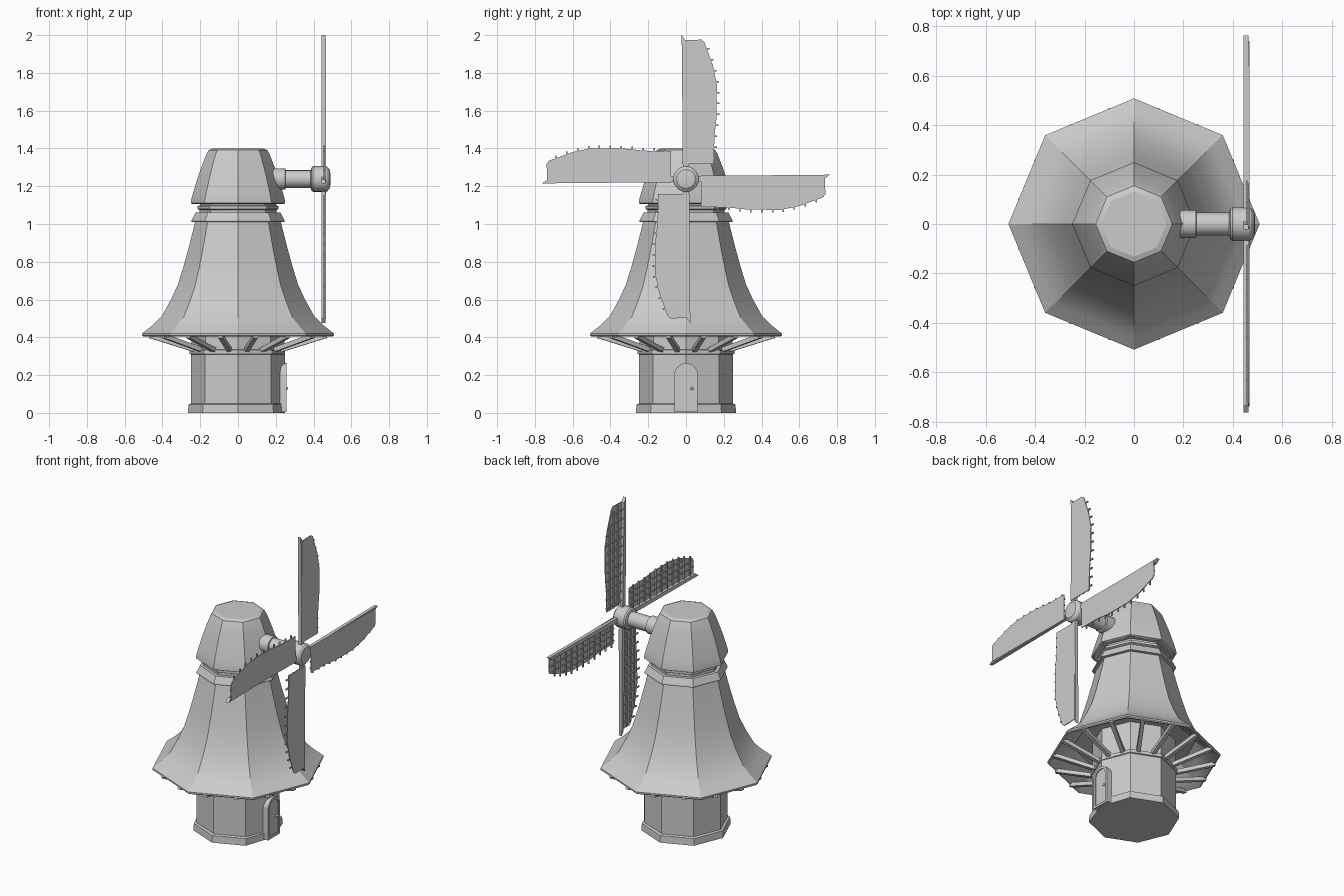
import bpy, bmesh, math
from mathutils import Vector, Matrix

if "Cube" in bpy.data.objects:
    bpy.data.objects.remove(bpy.data.objects["Cube"])

HUB_Z = 1.238


def finish(name, bm, angle=22):
    bmesh.ops.recalc_face_normals(bm, faces=bm.faces[:])
    me = bpy.data.meshes.new(name)
    bm.to_mesh(me)
    bm.free()
    ob = bpy.data.objects.new(name, me)
    bpy.context.collection.objects.link(ob)
    bpy.ops.object.select_all(action='DESELECT')
    ob.select_set(True)
    bpy.context.view_layer.objects.active = ob
    bpy.ops.object.shade_smooth_by_angle(angle=math.radians(angle))
    return ob


def lathe(name, profile, n=8, matrix=None, clamp_x=None):
    """Capped solid of revolution from (radius, height) points."""
    bm = bmesh.new()
    rings = []
    for r, z in profile:
        rings.append([bm.verts.new((r * math.cos(2 * math.pi * i / n),
                                    r * math.sin(2 * math.pi * i / n), z)) for i in range(n)])
    for a, b in zip(rings, rings[1:]):
        for i in range(n):
            j = (i + 1) % n
            bm.faces.new((a[i], a[j], b[j], b[i]))
    bm.faces.new(rings[0][::-1])
    bm.faces.new(rings[-1])
    if clamp_x is not None:
        for v in bm.verts:
            v.co.x = min(v.co.x, clamp_x)
    if matrix:
        bm.transform(matrix)
    return finish(name, bm)


def bar(bm, a, b, w, h):
    """Rectangular bar between two points."""
    a, b = Vector(a), Vector(b)
    d = b - a
    rot = d.to_track_quat('X', 'Z').to_matrix().to_4x4()
    m = Matrix.Translation((a + b) / 2) @ rot @ Matrix.Diagonal((d.length, w, h, 1))
    bmesh.ops.create_cube(bm, size=1, matrix=m)


def extrude_yz(bm, pts, x0, x1):
    """Prism along x from a (y, z) outline."""
    back = [bm.verts.new((x0, y, z)) for y, z in pts]
    front = [bm.verts.new((x1, y, z)) for y, z in pts]
    bm.faces.new(back[::-1])
    bm.faces.new(front)
    for i in range(len(pts)):
        j = (i + 1) % len(pts)
        bm.faces.new((back[i], back[j], front[j], front[i]))


# Tower base
lathe("tower_base", [(.265, 0), (.262, .045), (.248, .05), (.248, .31), (.256, .313),
                     (.256, .333), (.245, .335), (.245, .53)], clamp_x=.25)

# Flared body with hollow underside
lathe("flared_body", [(.2, .53), (.36, .51), (.47, .418), (.5, .404), (.508, .41), (.508, .42),
                      (.455, .462), (.405, .51), (.355, .60), (.318, .68), (.29, .77),
                      (.265, .86), (.242, .95), (.226, 1.015)])

# Collar and rings under the cap
lathe("collar", [(.22, 1.01), (.246, 1.012), (.246, 1.02), (.226, 1.06), (.205, 1.06),
                 (.205, 1.075), (.215, 1.08), (.215, 1.095), (.2, 1.1), (.2, 1.12)])

# Cap
lathe("cap", [(.2, 1.112), (.24, 1.105), (.25, 1.11), (.25, 1.12), (.238, 1.165), (.212, 1.25),
              (.187, 1.32), (.167, 1.37), (.155, 1.391), (.132, 1.4)])

# Struts under the skirt
bm = bmesh.new()
for i in range(16):
    t = math.radians(11.25 + 22.5 * i)
    c, s = math.cos(t), math.sin(t)
    bar(bm, (.22 * c, .22 * s, .33), (.475 * c, .475 * s, .408), .024, .024)
finish("skirt_struts", bm)


# Arched door with frame and knob
def arch(w, z0, top, n=12):
    return [(-w, z0), (w, z0)] + [(w * math.cos(math.pi * i / n), top - w + w * math.sin(math.pi * i / n))
                                  for i in range(n + 1)]


bm = bmesh.new()
outer, inner = arch(.062, .005, .263), arch(.046, .02, .247)
rings = [[bm.verts.new((x, y, z)) for y, z in pts] for pts, x in
         ((outer, .20), (outer, .258), (inner, .258), (inner, .252))]
for a, b in zip(rings, rings[1:]):
    for i in range(len(a)):
        j = (i + 1) % len(a)
        bm.faces.new((a[i], a[j], b[j], b[i]))
bm.faces.new(rings[0])
bm.faces.new(rings[-1])
finish("door", bm)
bm = bmesh.new()
bmesh.ops.create_uvsphere(bm, u_segments=10, v_segments=6, radius=.008,
                          matrix=Matrix.Translation((.257, .031, .13)))
finish("door_knob", bm, 60)

# Shaft and hub along x
along_x = Matrix.Translation((0, 0, HUB_Z)) @ Matrix.Rotation(math.pi / 2, 4, 'Y')
lathe("shaft", [(.056, .13), (.056, .25), (.047, .252), (.047, .42)], 20, along_x)
lathe("hub", [(.047, .385), (.062, .39), (.068, .398), (.068, .465), (.064, .474),
              (.058, .478), (.05, .486), (.03, .489)], 20, along_x)

# Sails: cloth, spar and lattice
EDGE = [(.08, .148), (.22, .15), (.33, .162), (.5, .163), (.6, .143), (.69, .11), (.725, .098), (.738, .08)]


def edge_at(u):
    for (u0, v0), (u1, v1) in zip(EDGE, EDGE[1:]):
        if u0 <= u <= u1:
            return v0 + (v1 - v0) * (u - u0) / (u1 - u0)
    return EDGE[-1][1]


for k in range(4):
    bm = bmesh.new()
    extrude_yz(bm, [(-.02, .08)] + [(v, u) for u, v in EDGE] + [(-.015, .735)], .462, .467)
    extrude_yz(bm, [(-.016, .03), (.014, .03), (-.003, .735), (-.023, .762)], .443, .464)
    for i in range(11):
        u = .11 + .058 * i
        bar(bm, (.456, -.015, u), (.456, edge_at(u) + .014, u), .008, .008)
    for v, u1 in ((.045, .73), (.085, .71), (.125, .63)):
        bar(bm, (.456, v, .085), (.456, v, u1), .007, .007)
    sail = finish("sail_%d" % (k + 1), bm)
    sail.location.z = HUB_Z
    sail.rotation_euler.x = k * math.pi / 2
